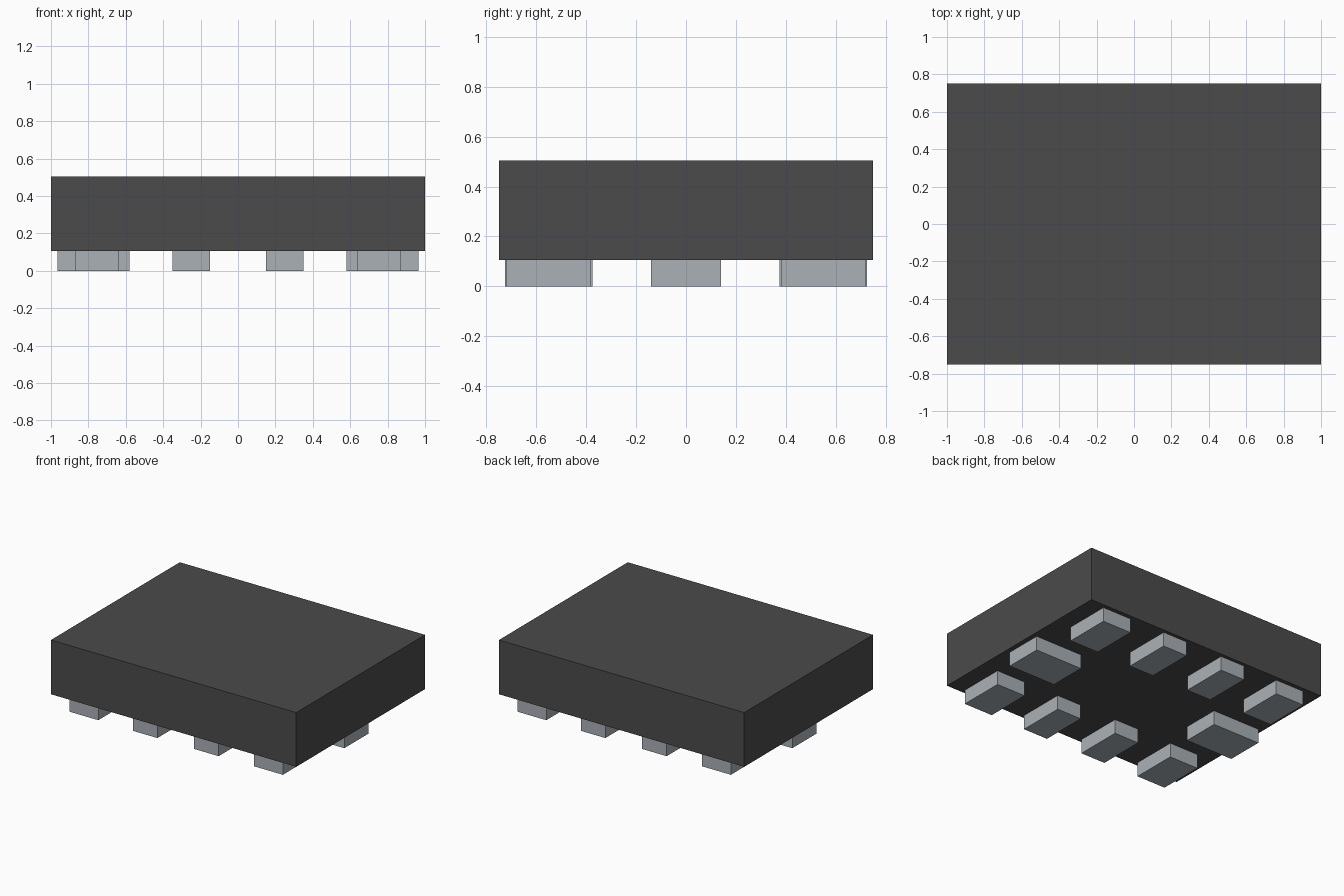
import bpy

cube = bpy.data.objects.get("Cube")
if cube:
    bpy.data.objects.remove(cube, do_unlink=True)


def material(name, rgb):
    mat = bpy.data.materials.new(name)
    mat.use_nodes = True
    mat.diffuse_color = (*rgb, 1)
    mat.node_tree.nodes["Principled BSDF"].inputs["Base Color"].default_value = (*rgb, 1)
    return mat


def box(name, x, y, z, mat):
    """Box spanning the given (low, high) range on each axis."""
    spans = (x, y, z)
    bpy.ops.mesh.primitive_cube_add(size=1, location=[sum(s) / 2 for s in spans])
    obj = bpy.context.object
    obj.name = name
    obj.scale = [s[1] - s[0] for s in spans]
    bpy.ops.object.transform_apply(location=False, rotation=False, scale=True)
    obj.data.materials.append(mat)


def mirrored(span, sign):
    return tuple(sorted(sign * v for v in span))


charcoal = material("charcoal", (0.07, 0.07, 0.07))
metal = material("pale grey metal", (0.40, 0.44, 0.47))

BASE = 0.105
PAD_Z = (0, BASE)

# Package body
box("body", (-1, 1), (-0.75, 0.75), (BASE, 0.505), charcoal)

# Contact pads: one at each end, four along each long side
for sx, side in ((1, "left"), (-1, "right")):
    box(f"{side}_end_pad", mirrored((0.58, 0.965), sx), (-0.14, 0.14), PAD_Z, metal)
    for sy, face in ((-1, "front"), (1, "back")):
        box(f"{face}_{side}_corner_pad", mirrored((0.635, 0.87), sx),
            mirrored((0.38, 0.72), sy), PAD_Z, metal)
        box(f"{face}_{side}_inner_pad", mirrored((0.15, 0.35), sx),
            mirrored((0.375, 0.725), sy), PAD_Z, metal)
